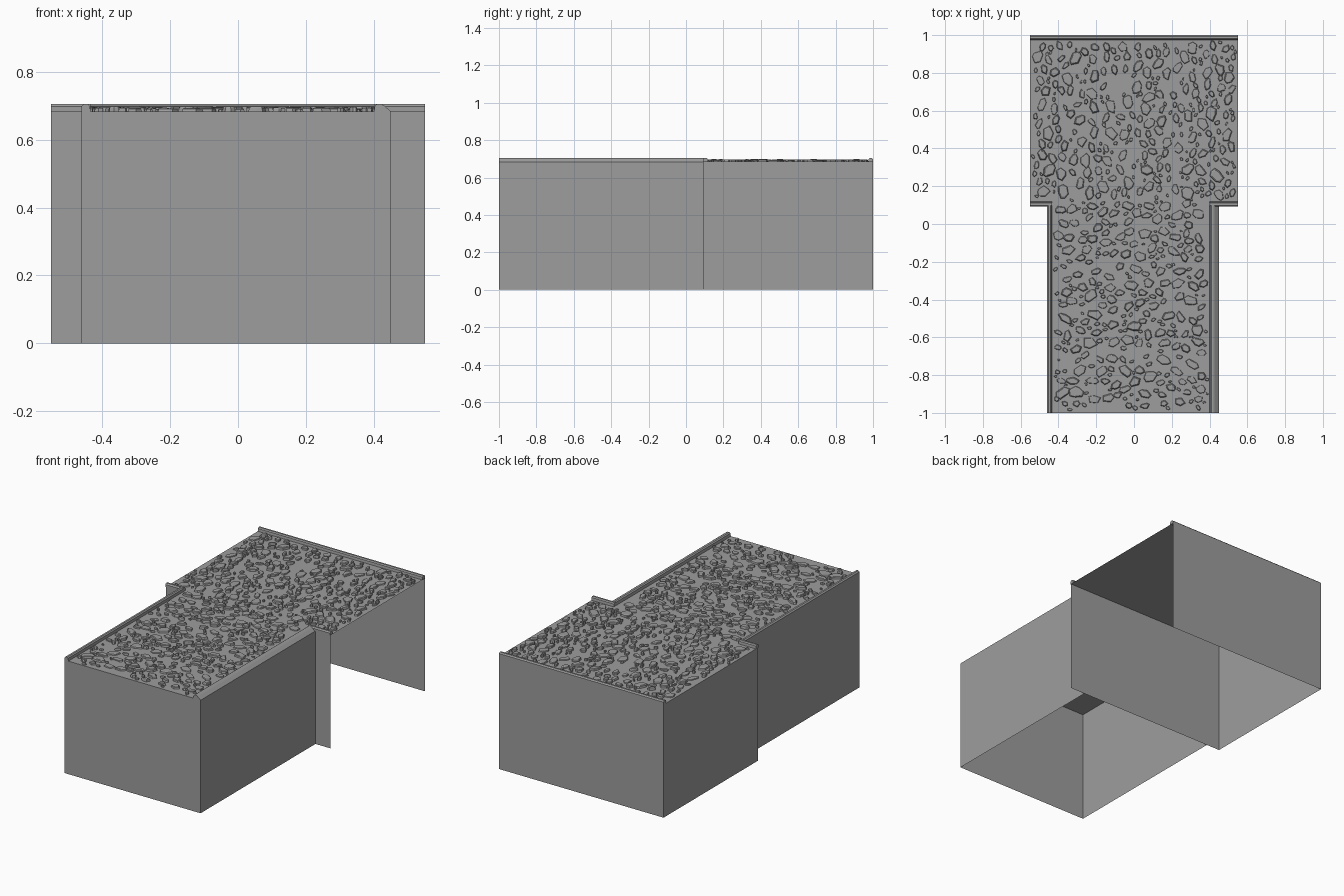
import bpy, bmesh, math, random
from mathutils import Vector

random.seed(7)
if "Cube" in bpy.data.objects:
    bpy.data.objects.remove(bpy.data.objects["Cube"], do_unlink=True)

stone_grey = bpy.data.materials.new("stone_grey")
stone_grey.use_nodes = True
COLOUR = (0.34, 0.34, 0.34, 1)
stone_grey.diffuse_color = COLOUR
stone_grey.node_tree.nodes["Principled BSDF"].inputs["Base Color"].default_value = COLOUR

FLOOR, TOP = 0.683, 0.705
BACK, STEP, FRONT = 1.0, 0.097, -1.0
WIDE = 0.55
LEFT_X, RIGHT_X = 0.45, -0.46


def finish(name, bm):
    mesh = bpy.data.meshes.new(name)
    bm.to_mesh(mesh)
    bm.free()
    mesh.materials.append(stone_grey)
    obj = bpy.data.objects.new(name, mesh)
    bpy.context.collection.objects.link(obj)
    return obj


def sheet(name, corners):
    bm = bmesh.new()
    bm.faces.new([bm.verts.new(c) for c in corners])
    finish(name, bm)


def wall(name, a, b):
    sheet(name, [(*a, 0), (*b, 0), (*b, FLOOR), (*a, FLOOR)])


def slab(name, x0, x1, y0, y1):
    sheet(name, [(x0, y0, FLOOR), (x1, y0, FLOOR), (x1, y1, FLOOR), (x0, y1, FLOOR)])


def lip(name, a, b, inward, profile):
    """Sweep a kerb profile (inward offset, height) from a to b."""
    bm = bmesh.new()
    rings = [[bm.verts.new((p[0] + inward[0] * d, p[1] + inward[1] * d, z))
              for d, z in profile] for p in (a, b)]
    n = len(profile)
    for i in range(n - 1):
        bm.faces.new([rings[0][i], rings[0][i + 1], rings[1][i + 1], rings[1][i]])
    for ring in rings:
        bm.faces.new(ring)
    bmesh.ops.recalc_face_normals(bm, faces=bm.faces)
    finish(name, bm)


# Paved tops
slab("wide_floor", -WIDE, WIDE, STEP, BACK)
slab("narrow_floor", RIGHT_X, LEFT_X, FRONT, STEP)

# Thin walls, open on the left of the wide part
wall("back_wall", (WIDE, BACK), (-WIDE, BACK))
wall("wide_right_wall", (-WIDE, BACK), (-WIDE, STEP))
wall("step_wall", (-WIDE, STEP), (WIDE, STEP))
wall("narrow_right_wall", (RIGHT_X, STEP), (RIGHT_X, FRONT))
wall("narrow_left_wall", (LEFT_X, FRONT), (LEFT_X, STEP))
wall("front_wall", (RIGHT_X, FRONT), (LEFT_X, FRONT))

# Raised kerbs
thin = [(0, FLOOR), (0, 0.698), (0.007, TOP), (0.018, TOP), (0.024, 0.699), (0.026, FLOOR)]
broad = [(0, FLOOR), (0.02, 0.7), (0.028, TOP), (0.04, TOP), (0.047, 0.7), (0.05, FLOOR)]
lip("back_kerb", (-WIDE, BACK), (WIDE, BACK), (0, -1), thin)
lip("step_kerb_right", (-WIDE, STEP - 0.005), (RIGHT_X + 0.026, STEP - 0.005), (0, 1), thin)
lip("step_kerb_left", (LEFT_X - 0.05, STEP - 0.005), (WIDE, STEP - 0.005), (0, 1), thin)
lip("narrow_kerb_right", (RIGHT_X, FRONT), (RIGHT_X, STEP), (1, 0), thin)
lip("narrow_kerb_left", (LEFT_X, FRONT), (LEFT_X, STEP), (-1, 0), broad)


def add_stone(bm, x, y, length, width, angle, height):
    """One irregular cobble: sloped sides, a bevel and a flat crown."""
    sides = random.choice((5, 6, 6, 7))
    spokes = [((i + random.uniform(-0.25, 0.25)) * math.tau / sides,
               random.uniform(0.8, 1.1)) for i in range(sides)]
    c, s = math.cos(angle), math.sin(angle)
    rings = []
    for scale, lift in ((1, 0), (0.92, 0.75), (0.74, 1)):
        ring = []
        for t, r in spokes:
            u = math.cos(t) * r * scale * length
            v = math.sin(t) * r * scale * width
            ring.append(bm.verts.new((x + c * u - s * v, y + s * u + c * v,
                                      FLOOR + height * lift)))
        rings.append(ring)
    for low, high in zip(rings, rings[1:]):
        for i in range(sides):
            j = (i + 1) % sides
            bm.faces.new([low[i], low[j], high[j], high[i]])
    bm.faces.new(rings[-1])


def cobbles(name, x0, x1, y0, y1, bands, along_y, count):
    """Scatter stones in loose bands without heavy overlap."""
    bm = bmesh.new()
    placed = []
    for attempt in range(count * 12):
        if len(placed) >= count:
            break
        size = random.uniform(0.024, 0.043) if attempt < count * 4 else random.uniform(0.009, 0.022)
        x, y = random.uniform(x0, x1), random.uniform(y0, y1)
        if random.random() < 0.8:
            offset = random.choice(bands) + random.gauss(0, 0.05)
            x, y = (offset, y) if along_y else (x, offset)
        if not (x0 + size < x < x1 - size and y0 + size < y < y1 - size):
            continue
        spot = Vector((x, y))
        if any((spot - p).length < 0.8 * (size + r) for p, r in placed):
            continue
        placed.append((spot, size))
        angle = random.gauss(0, 0.5) + (math.pi / 2 if along_y else 0)
        add_stone(bm, x, y, size, size * random.uniform(0.55, 0.8), angle,
                  random.uniform(0.007, 0.015))
    finish(name, bm)


cobbles("wide_cobbles", -WIDE, WIDE, 0.12, 0.975,
        [-0.45, -0.2, 0.08, 0.33, 0.48], True, 300)
cobbles("narrow_cobbles", RIGHT_X + 0.03, LEFT_X - 0.05, FRONT, 0.14,
        [-0.85, -0.58, -0.35, -0.1, 0.08], False, 290)
